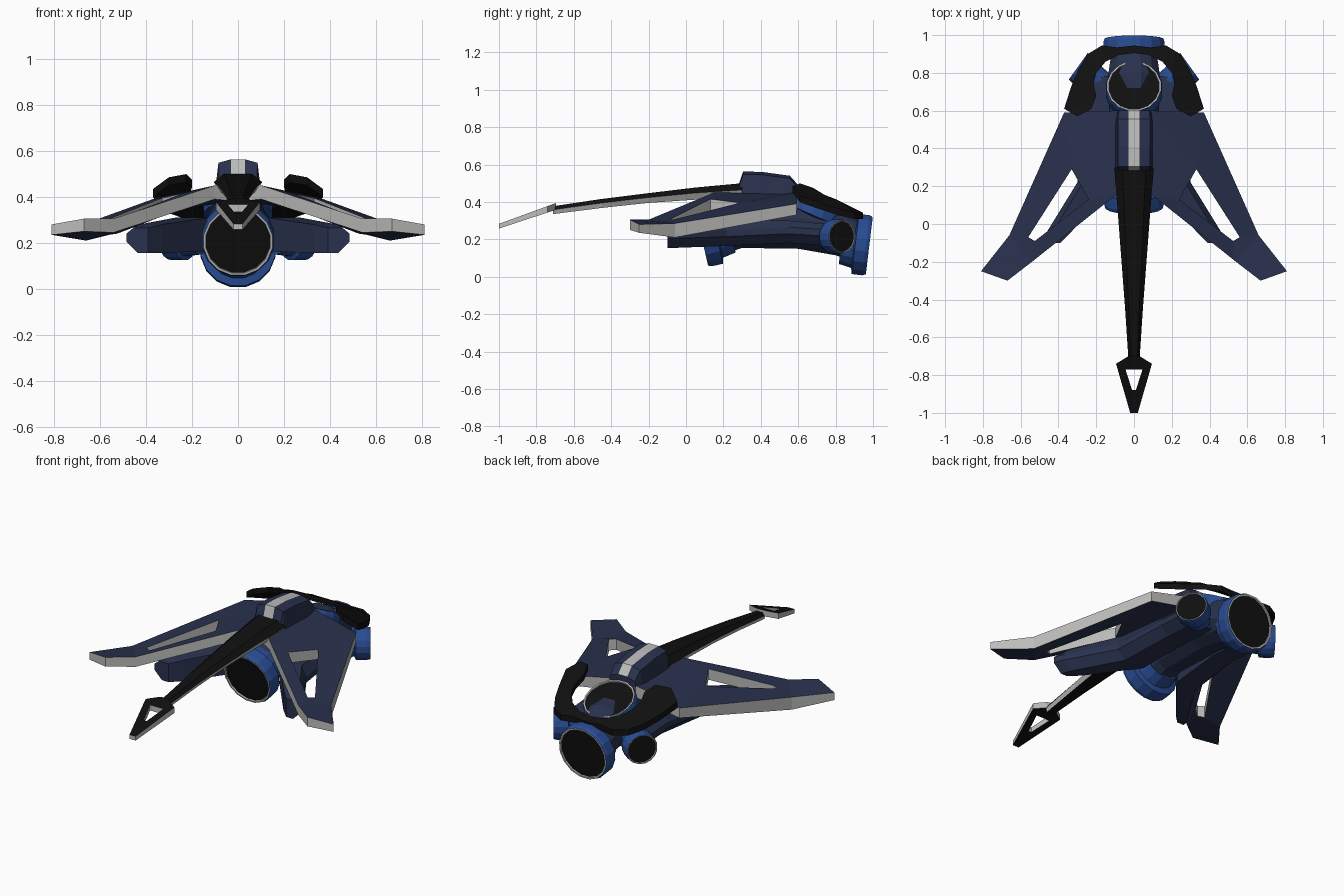
import bpy, bmesh, math
from mathutils import Vector

if "Cube" in bpy.data.objects:
    bpy.data.objects.remove(bpy.data.objects["Cube"])


def mat(name, rgb):
    m = bpy.data.materials.new(name)
    m.diffuse_color = (*rgb, 1)
    m.use_nodes = True
    m.node_tree.nodes["Principled BSDF"].inputs["Base Color"].default_value = m.diffuse_color
    return m


NAVY = mat("navy", (0.022, 0.031, 0.075))
BLUE = mat("blue", (0.022, 0.072, 0.29))
BLACK = mat("black", (0.005, 0.005, 0.005))
GREY = mat("pale_grey", (0.5, 0.5, 0.49))


def finish(name, bm, mats, mirror=False):
    bmesh.ops.recalc_face_normals(bm, faces=bm.faces)
    me = bpy.data.meshes.new(name)
    bm.to_mesh(me)
    bm.free()
    for m in mats:
        me.materials.append(m)
    ob = bpy.data.objects.new(name, me)
    bpy.context.collection.objects.link(ob)
    if mirror:
        ob.modifiers.new("mirror", 'MIRROR')
    return ob


def plate(name, pts, faces, mats):
    """Half plate from (x, y, z_top, z_bottom) points, mirrored over x = 0."""
    bm = bmesh.new()
    top = [bm.verts.new((x, y, t)) for x, y, t, b in pts]
    bot = [bm.verts.new((x, y, b)) for x, y, t, b in pts]
    count = {}
    for f in faces:
        bm.faces.new([top[i] for i in f])
        bm.faces.new([bot[i] for i in reversed(f)])
        for a, b in zip(f, f[1:] + f[:1]):
            count.setdefault(frozenset((a, b)), []).append((a, b))
    for uses in count.values():
        a, b = uses[0]
        if len(uses) == 1 and (pts[a][0] > 0 or pts[b][0] > 0):
            bm.faces.new((top[b], top[a], bot[a], bot[b])).material_index = 1
    return finish(name, bm, mats, True)


def loft(name, rings, mats, strip=lambda ring, side: 0, caps=(0, 0), mirror=False):
    """Skin closed rings of points; strip() picks the material of each face."""
    bm = bmesh.new()
    vs = [[bm.verts.new(p) for p in r] for r in rings]
    n = len(rings[0])
    for i in range(len(vs) - 1):
        for j in range(n):
            k = (j + 1) % n
            f = bm.faces.new((vs[i][j], vs[i][k], vs[i + 1][k], vs[i + 1][j]))
            f.material_index = strip(i, j)
    for ring, m in zip((vs[0], vs[-1]), caps):
        bm.faces.new(ring).material_index = m
    return finish(name, bm, mats, mirror)


def circle(center, normal, r, n=16):
    q = Vector(normal).normalized().to_track_quat('Z', 'Y')
    return [Vector(center) + q @ Vector((r * math.cos(2 * math.pi * (i + .5) / n),
            r * math.sin(2 * math.pi * (i + .5) / n), 0)) for i in range(n)]


def drum(name, center, normal, r, depth, mirror=False):
    """Stepped blue engine drum with a pale lip and a black recessed face."""
    d, c = Vector(normal).normalized(), Vector(center)
    prof = [(.72 * r, -depth), (.8 * r, -.55 * depth), (r, -.5 * depth), (r, -.12 * depth),
            (.95 * r, 0), (.89 * r, 0), (.88 * r, -.008)]
    return loft(name, [circle(c + d * h, d, s) for s, h in prof], [BLUE, GREY, BLACK],
                lambda i, j: 1 if i >= 4 else 0, (0, 2), mirror)


# Nose spike: black blade with pale lower bevels
def blade(y, w, t, b):
    m = t - .45 * (t - b)
    return [(-.6 * w, y, t), (.6 * w, y, t), (w, y, m), (.75 * w, y, b), (-.75 * w, y, b), (-w, y, m)]


loft("nose_spike", [blade(*s) for s in [
    (.30, .105, .50, .42), (.05, .085, .477, .412), (-.2, .066, .447, .395),
    (-.45, .047, .416, .368), (-.71, .03, .377, .335)]],
    [BLACK, GREY], lambda i, j: 1 if j in (2, 4) else 0)

# Arrow-shaped spike tip with a triangular opening
tip = [(0, -.695), (.03, -.70), (.095, -.74), (.045, -.77), (0, -.77),
       (.02, -1.0), (.01, -.88), (0, -1.0), (0, -.88)]
plate("spike_tip", [(x, y, .385 + .365 * (y + .72), .35 + .33 * (y + .72)) for x, y in tip],
      [[0, 1, 2, 3, 4], [2, 5, 6, 3], [6, 5, 7, 8]], [BLACK, GREY])


# Dorsal hump with a pale centre stripe
def hump(y, w, t):
    return [(-.03, y, t), (.03, y, t), (w, y, t - .015), (w + .015, y, .42),
            (-w - .015, y, .42), (-w, y, t - .015)]


loft("dorsal_hump", [hump(*s) for s in [
    (.275, .08, .47), (.305, .085, .563), (.41, .085, .56), (.555, .085, .54), (.60, .08, .49)]],
    [NAVY, GREY], lambda i, j: 1 if j == 0 else 0)

# Upper forward-swept wings with a long triangular opening
wing = [(0, .22, .46, .38), (.10, .15, .45, .39), (0, .60, .46, .38), (.37, .59, .39, .33),
        (.66, -.06, .285, .21), (.81, -.25, .28, .235), (.67, -.30, .305, .25),
        (.54, -.20, .305, .245), (.33, .29, .395, .335), (.56, -.07, .305, .235),
        (.525, -.09, .305, .24), (.24, .13, .415, .35), (.10, .60, .45, .38)]
plate("upper_wings", wing,
      [[0, 1, 11, 8, 12, 2], [12, 8, 3], [3, 8, 9, 4], [4, 9, 10, 7],
       [10, 11, 1, 7], [4, 7, 6, 5]], [NAVY, GREY])


# Lower wing beams
def beam(y, a, b, lo, hi):
    return [(a, y, lo), (b - .05, y, lo), (b, y, lo + .05), (b, y, lo + .085),
            (b - .03, y, hi), (a, y, hi)]


loft("lower_wing_beams", [beam(*s) for s in [
    (-.10, .39, .485, .155, .265), (-.04, .33, .46, .155, .28), (.22, .12, .30, .165, .31),
    (.55, .10, .27, .18, .30), (.78, .10, .27, .165, .28)]], [NAVY], mirror=True)

# Central hull
loft("hull", [circle((0, y, z), (0, 1, 0), r, 12) for y, z, r in [
    (.16, .22, .115), (.3, .27, .12), (.6, .28, .135), (.8, .25, .14), (.93, .19, .12)]], [NAVY])

# Engine drums and front intake
drum("front_intake", (0, .085, .205), (0, -.975, -.22), .16, .16)
drum("rear_engine", (0, .98, .166), (0, .993, -.12), .165, .15)
drum("top_engine", (0, .73, .40), (0, .4, .92), .152, .17)
drum("side_engines", (.295, .835, .215), (.81, .58, 0), .092, .16, True)

# Black horseshoe guard around the top engine
guard = [(0, .905), (.08, .895), (.15, .86), (.20, .80), (.215, .74), (.20, .68), (.225, .61),
         (.30, .57), (.37, .61), (.335, .72), (.295, .82), (.245, .90), (.17, .945), (.09, .935), (0, .945)]


def guard_z(x, y):
    return .515 - .5 * (y - .6) - .45 * max(0, x - .2)


plate("engine_guard", [(x, y, guard_z(x, y), guard_z(x, y) - .035) for x, y in guard],
      [[0, 1, 13, 14], [1, 2, 12, 13], [2, 3, 11, 12], [3, 4, 10, 11], [4, 5, 9, 10],
       [5, 6, 8, 9], [6, 7, 8]], [BLACK, BLACK])
